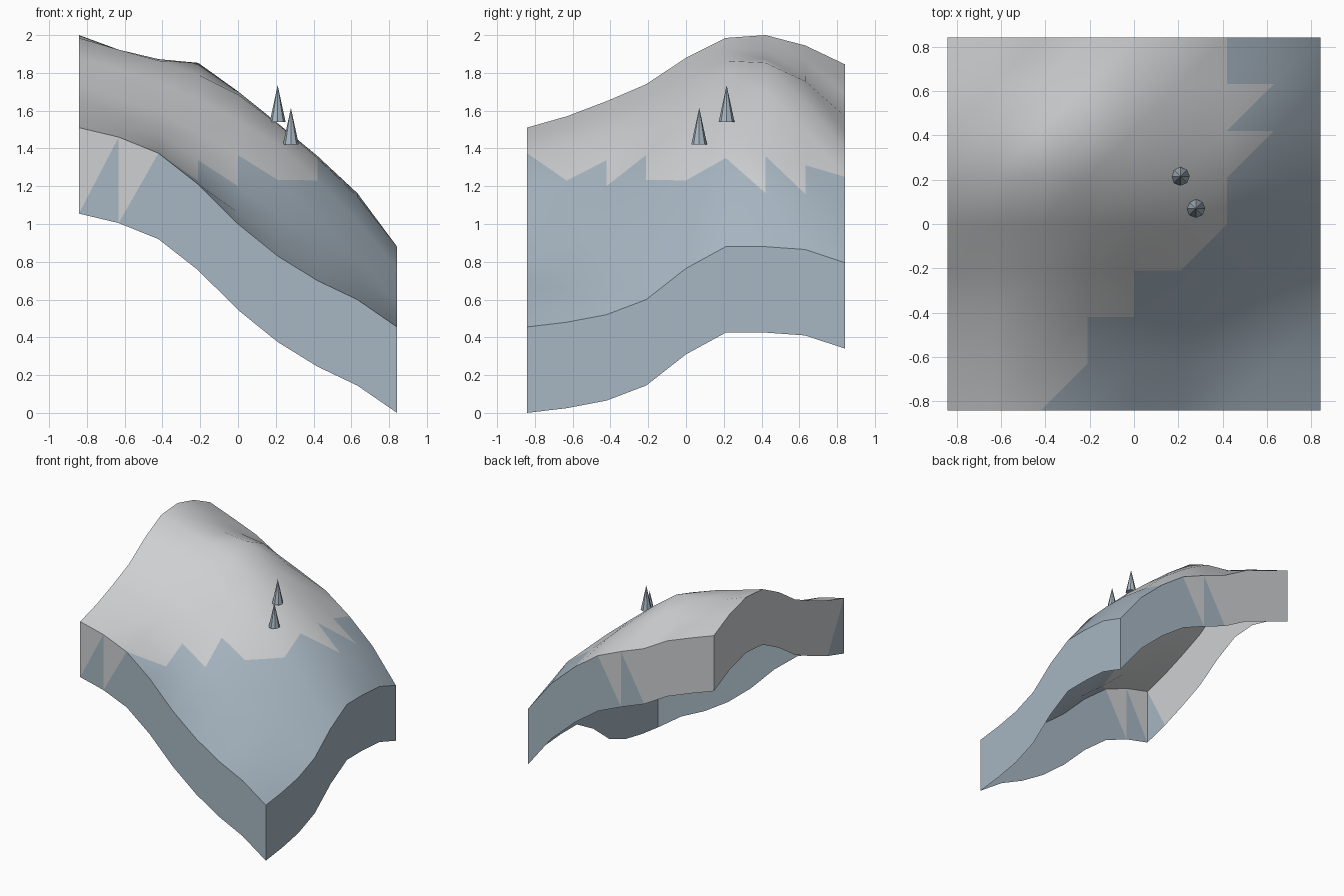
import bpy, bmesh, math

cube = bpy.data.objects.get("Cube")
if cube:
    bpy.data.objects.remove(cube, do_unlink=True)

CELLS = 8
HALF = 0.842
STEP = 2 * HALF / CELLS
DEPTH = 0.455


def material(name, rgb):
    mat = bpy.data.materials.new(name)
    mat.use_nodes = True
    mat.diffuse_color = (*rgb, 1)
    mat.node_tree.nodes["Principled BSDF"].inputs["Base Color"].default_value = (*rgb, 1)
    return mat


snow = material("snow grey", (0.62, 0.63, 0.64))
slate = material("slate blue", (0.39, 0.47, 0.54))
SNOW, SLATE = 0, 1

# Height profiles along the four borders
front = [1.51, 1.46, 1.375, 1.21, 1.0, 0.83, 0.70, 0.60, 0.455]
back = [1.845, 1.77, 1.69, 1.57, 1.49, 1.40, 1.25, 1.06, 0.795]
left = [1.51, 1.57, 1.65, 1.74, 1.88, 1.985, 2.0, 1.945, 1.845]
right = [0.455, 0.48, 0.52, 0.60, 0.765, 0.88, 0.88, 0.865, 0.795]

# Bulge of the inner hillside in hundredths, front row first
bulge = [
    [0, -1, -3, 0, 2, 0, 0],
    [0, 0, 1, 6, 7, 4, 0],
    [0, 2, 7, 12, 14, 8, 2],
    [1, 3, 9, 13, 14, 10, 4],
    [1, 4, 11, 14, 11, 8, 4],
    [0, 4, 16, 13, 8, 6, 4],
    [0, 0, 10, 9, 5, 1, 4],
]

# Snow triangles in each row, counted from the high side
snow_count = [5, 6, 8, 11, 12, 13, 13, 12]


def mix(a, b, t):
    return a + (b - a) * t


def height(i, j):
    """Blend the border profiles into a patch and add the bulge."""
    u, v = i / CELLS, j / CELLS
    corners = mix(mix(front[0], front[-1], u), mix(back[0], back[-1], u), v)
    z = mix(left[j], right[j], u) + mix(front[i], back[i], v) - corners
    if 0 < i < CELLS and 0 < j < CELLS:
        z += bulge[j - 1][i - 1] / 100
    return z


def finish(name, bm, smooth):
    mesh = bpy.data.meshes.new(name)
    bm.to_mesh(mesh)
    bm.free()
    mesh.materials.append(snow)
    mesh.materials.append(slate)
    obj = bpy.data.objects.new(name, mesh)
    bpy.context.collection.objects.link(obj)
    if smooth:
        bpy.ops.object.select_all(action="DESELECT")
        obj.select_set(True)
        bpy.context.view_layer.objects.active = obj
        bpy.ops.object.shade_smooth_by_angle(angle=math.radians(30))
    return obj


# Hillside with open-bottomed skirt
bm = bmesh.new()
top = {}
low = {}
for j in range(CELLS + 1):
    for i in range(CELLS + 1):
        x, y, z = i * STEP - HALF, j * STEP - HALF, height(i, j)
        top[i, j] = bm.verts.new((x, y, z))
        if i in (0, CELLS) or j in (0, CELLS):
            low[i, j] = bm.verts.new((x, y, z - DEPTH))


def triangle(verts, is_snow, flip=False):
    face = bm.faces.new(verts[::-1] if flip else verts)
    face.material_index = SNOW if is_snow else SLATE


# Top surface
for j in range(CELLS):
    for i in range(CELLS):
        a, b = top[i, j], top[i + 1, j]
        c, d = top[i + 1, j + 1], top[i, j + 1]
        triangle([a, c, d], 2 * i < snow_count[j])
        triangle([a, b, c], 2 * i + 1 < snow_count[j])

# Front and back skirt: snow teeth along the upper triangles
for j, full, teeth in ((0, 0, 2), (CELLS, 3, 5)):
    for i in range(CELLS):
        p, q = (i, j), (i + 1, j)
        triangle([low[p], top[q], top[p]], i < teeth, j > 0)
        triangle([low[p], low[q], top[q]], i < full, j > 0)

# Left and right skirt: snow on the high side only
for i in (0, CELLS):
    for j in range(CELLS):
        p, q = (i, j), (i, j + 1)
        triangle([top[p], low[q], top[q]], i == 0, i == 0)
        triangle([top[p], low[p], low[q]], i == 0 and j > 0, i == 0)

finish("hillside", bm, True)


# Two small cone trees
def tree(name, x, y, z):
    bm = bmesh.new()
    bmesh.ops.create_cone(bm, cap_ends=True, segments=8, radius1=0.042,
                          radius2=0, depth=0.195)
    for face in bm.faces:
        face.material_index = SLATE
    obj = finish(name, bm, False)
    obj.location = (x, y, z + 0.0975)


tree("upper_tree", 0.21, 0.215, 1.54)
tree("lower_tree", 0.28, 0.07, 1.42)
